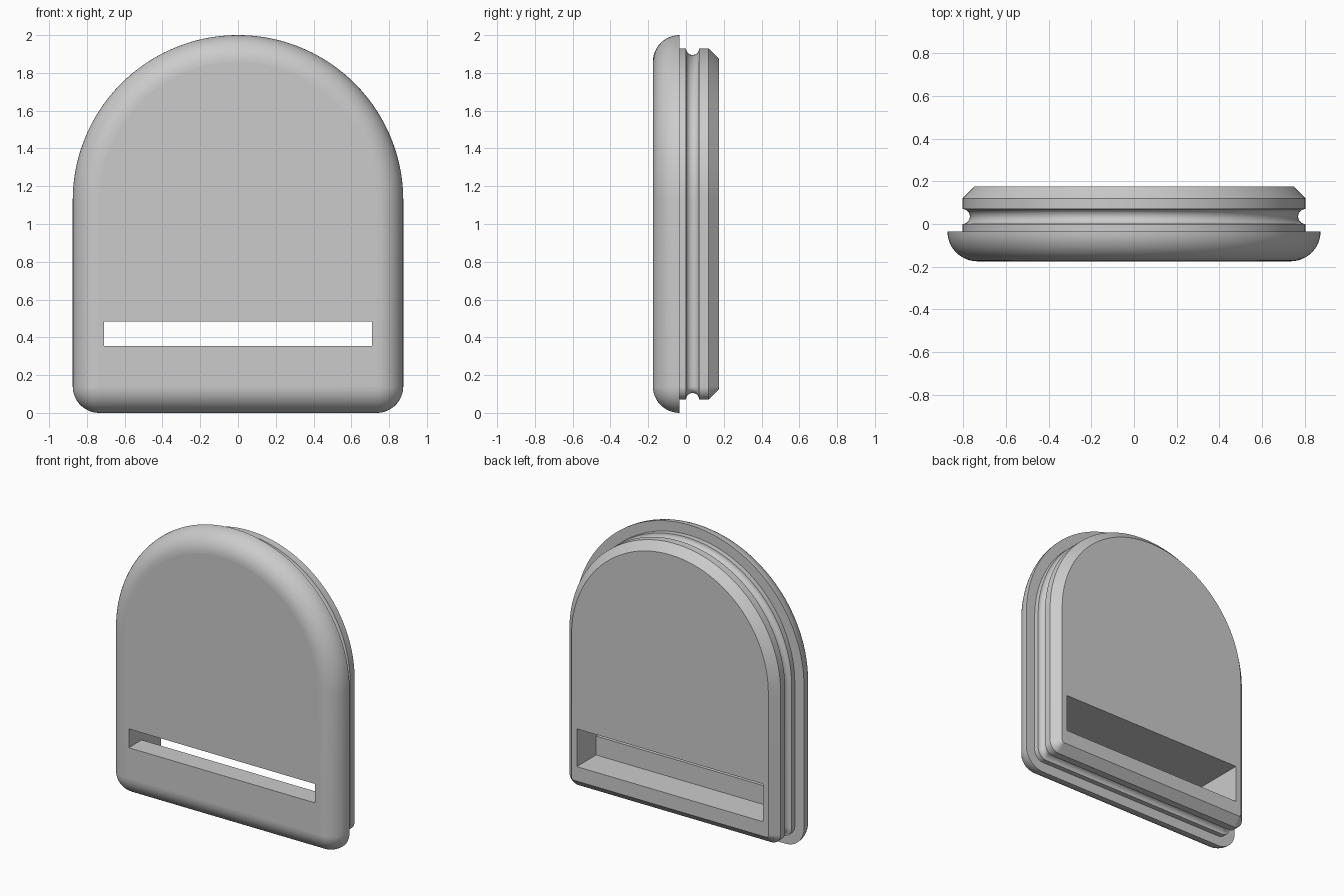
import bpy, bmesh
from math import sin, cos, pi, radians

cube = bpy.data.objects.get("Cube")
if cube:
    bpy.data.objects.remove(cube, do_unlink=True)

HALF_W, ARC_Z, CORNER = 0.875, 1.125, 0.14
FRONT, STEP, BACK = -0.175, -0.035, 0.175

grey = bpy.data.materials.new("light grey")
grey.use_nodes = True
grey.diffuse_color = (0.6, 0.6, 0.6, 1)
grey.node_tree.nodes["Principled BSDF"].inputs["Base Color"].default_value = (0.6, 0.6, 0.6, 1)


def arc(cx, cz, r, start, end, n):
    """Points on an arc, angles in degrees."""
    angles = [radians(start + (end - start) * i / n) for i in range(n + 1)]
    return [(cx + r * cos(a), cz + r * sin(a)) for a in angles]


def outline(inset):
    """Arched outline with rounded bottom corners, moved inwards."""
    r, cx = CORNER - inset, HALF_W - CORNER
    return (arc(0, ARC_Z, HALF_W - inset, 0, 180, 96)
            + arc(-cx, CORNER, r, 180, 270, 12)
            + arc(cx, CORNER, r, 270, 360, 12))


def make_object(name, bm):
    bmesh.ops.remove_doubles(bm, verts=bm.verts, dist=1e-5)
    bmesh.ops.recalc_face_normals(bm, faces=bm.faces)
    mesh = bpy.data.meshes.new(name)
    bm.to_mesh(mesh)
    bm.free()
    mesh.materials.append(grey)
    obj = bpy.data.objects.new(name, mesh)
    bpy.context.collection.objects.link(obj)
    return obj


def loft(name, rings):
    """Skin a list of equal rings and cap both ends."""
    bm = bmesh.new()
    rows = [[bm.verts.new(p) for p in ring] for ring in rings]
    for a, b in zip(rows, rows[1:]):
        for i in range(len(a)):
            j = (i + 1) % len(a)
            bm.faces.new((a[i], a[j], b[j], b[i]))
    bm.faces.new(rows[0])
    bm.faces.new(rows[-1])
    return make_object(name, bm)


# Edge profile (inset, y): rounded flange, step, seal groove, chamfered plug
profile = [(CORNER * (1 - sin(t)), STEP - CORNER * cos(t))
           for t in (pi / 2 * i / 12 for i in range(13))]
profile += [(0.07, STEP)]
profile += [(0.07 + 0.035 * sin(t), 0.035 - 0.035 * cos(t))
            for t in (pi * i / 14 for i in range(15))]
profile += [(0.07, 0.12), (0.125, BACK)]
body = loft("arched_cover", [[(x, y, z) for x, z in outline(d)] for d, y in profile])

# Slot: narrow through the flange, deeper through the plug
section = [(FRONT - 0.1, 0.355), (STEP, 0.355), (STEP, 0.225),
           (BACK + 0.1, 0.225), (BACK + 0.1, 0.485), (FRONT - 0.1, 0.485)]
cutter = loft("slot_cutter", [[(x, y, z) for y, z in section] for x in (-0.71, 0.71)])
cutter.hide_render = True

cut = body.modifiers.new("slot", "BOOLEAN")
cut.operation, cut.solver, cut.object = "DIFFERENCE", "EXACT", cutter
bpy.ops.object.select_all(action="DESELECT")
body.select_set(True)
bpy.context.view_layer.objects.active = body
bpy.ops.object.modifier_apply(modifier=cut.name)
bpy.data.objects.remove(cutter, do_unlink=True)

# Smooth rounded surfaces, flat front and back
bpy.ops.object.shade_smooth_by_angle(angle=radians(30))
for face in body.data.polygons:
    if abs(face.normal.y) > 0.999:
        face.use_smooth = False
